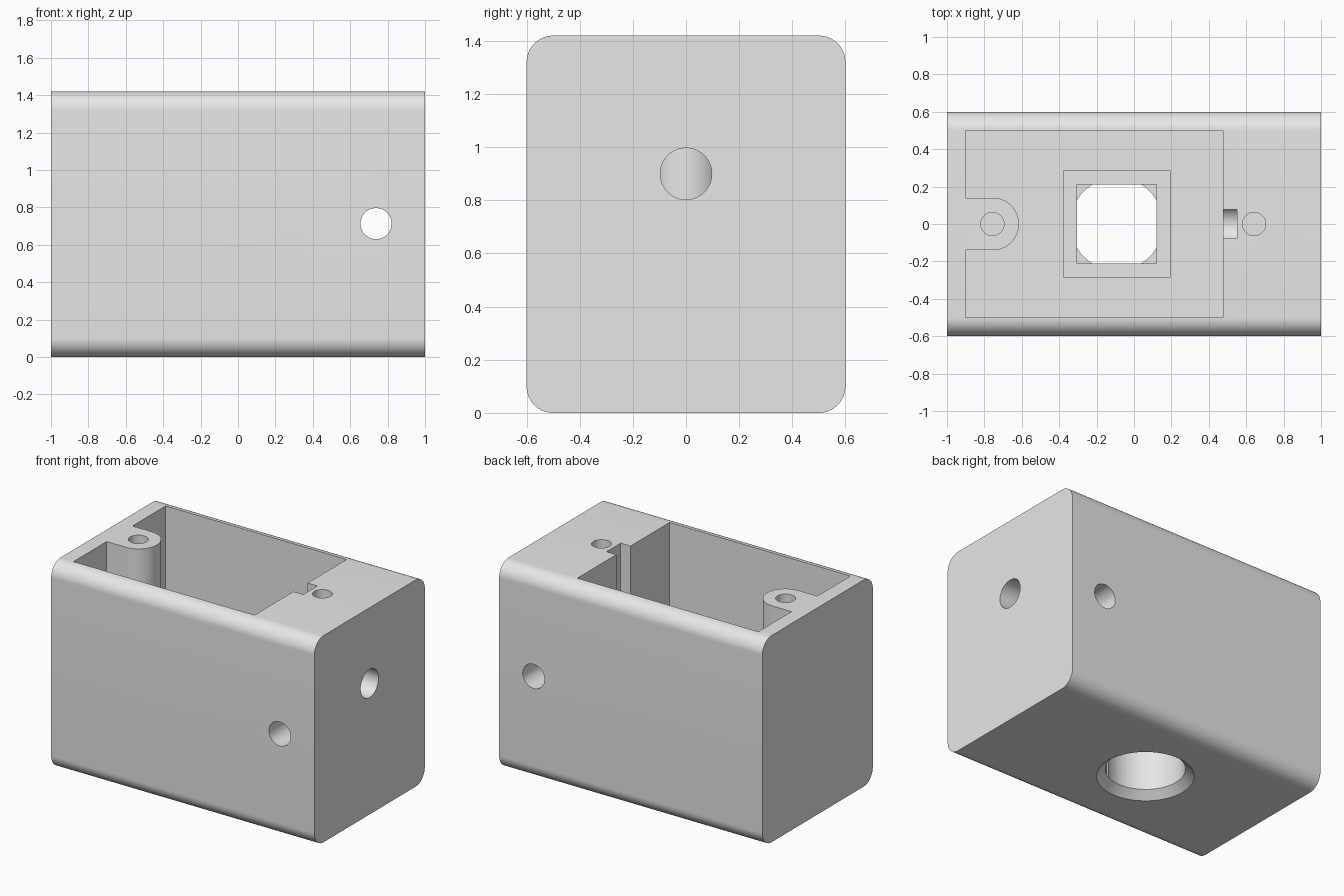
import bpy, bmesh
from math import sin, cos, pi
from mathutils import Matrix, Vector

cube = bpy.data.objects.get("Cube")
if cube:
    bpy.data.objects.remove(cube, do_unlink=True)

grey = bpy.data.materials.new("light_grey")
grey.use_nodes = True
grey.diffuse_color = (0.8, 0.8, 0.8, 1)
grey.node_tree.nodes["Principled BSDF"].inputs["Base Color"].default_value = (0.8, 0.8, 0.8, 1)

HEIGHT = 1.42
ABOVE = HEIGHT + 0.1
LENS_X = -0.092

# Axis frames: columns are the profile's u, v and the extrusion direction
FRAMES = {
    "x": Matrix(((0, 0, 1), (1, 0, 0), (0, 1, 0))),
    "y": Matrix(((1, 0, 0), (0, 0, 1), (0, 1, 0))),
    "z": Matrix.Identity(3),
}


def arc(cu, cv, r, start, end, steps):
    angles = [start + (end - start) * i / steps for i in range(steps + 1)]
    return [(cu + r * cos(a), cv + r * sin(a)) for a in angles]


def circle(cu, cv, r, steps=64):
    return arc(cu, cv, r, 0, 2 * pi, steps)[:-1]


def rect(u0, u1, v0, v1):
    return [(u0, v0), (u1, v0), (u1, v1), (u0, v1)]


def loft(name, lower, upper, axis, start, end):
    """Solid between two matching outlines placed along an axis."""
    bm = bmesh.new()
    frame = FRAMES[axis]
    a = [bm.verts.new(frame @ Vector((u, v, start))) for u, v in lower]
    b = [bm.verts.new(frame @ Vector((u, v, end))) for u, v in upper]
    bm.faces.new(a)
    bm.faces.new(b)
    for i in range(len(a)):
        j = (i + 1) % len(a)
        bm.faces.new((a[i], a[j], b[j], b[i]))
    bmesh.ops.recalc_face_normals(bm, faces=bm.faces)
    mesh = bpy.data.meshes.new(name)
    bm.to_mesh(mesh)
    bm.free()
    mesh.materials.append(grey)
    obj = bpy.data.objects.new(name, mesh)
    bpy.context.collection.objects.link(obj)
    return obj


def prism(name, outline, axis, start, end):
    return loft(name, outline, outline, axis, start, end)


def cut(body, cutter):
    cutter.hide_render = True
    mod = body.modifiers.new("cut", "BOOLEAN")
    mod.operation = "DIFFERENCE"
    mod.solver = "EXACT"
    mod.object = cutter
    bpy.context.view_layer.update()
    graph = bpy.context.evaluated_depsgraph_get()
    result = bpy.data.meshes.new_from_object(body.evaluated_get(graph))
    body.modifiers.clear()
    body.data = result
    bpy.data.objects.remove(cutter, do_unlink=True)


# Housing: block with its four long edges rounded
R = 0.1
outline = []
for k, (u, v) in enumerate([(0.5, HEIGHT - R), (-0.5, HEIGHT - R), (-0.5, R), (0.5, R)]):
    outline += arc(u, v, R, k * pi / 2, (k + 1) * pi / 2, 16)
housing = prism("housing", outline, "x", -1, 1)

# Main cavity, leaving a round-ended screw boss on the right wall
cavity = [(-0.9, 0.14)] + arc(-0.755, 0, 0.14, pi / 2, -pi / 2, 32) + [(-0.9, -0.14)]
cavity += [(-0.9, -0.5), (0.475, -0.5), (0.475, 0.5), (-0.9, 0.5)]
cut(housing, prism("cavity", cavity, "z", 0.5, ABOVE))

# Stepped square seat in the cavity floor
for half, bottom in ((0.285, 0.44), (0.2125, 0.36)):
    seat = rect(LENS_X - half, LENS_X + half, -half, half)
    cut(housing, prism("seat", seat, "z", bottom, 0.6))

# Round opening from below with a chamfered rim
cut(housing, prism("opening", circle(LENS_X, 0, 0.248), "z", -0.1, 0.37))
cut(housing, loft("rim", circle(LENS_X, 0, 0.357), circle(LENS_X, 0, 0.247), "z", -0.05, 0.051))

# Cable hole through the end wall, and the slot above it
cut(housing, prism("cable_hole", circle(0, 0.9, 0.097), "x", 0.4, 1.1))
cut(housing, prism("cable_slot", rect(0.4, 0.55, -0.077, 0.077), "z", 0.9, ABOVE))

# Cross hole from front to back
cut(housing, prism("cross_hole", circle(0.738, 0.713, 0.083), "y", -0.8, 0.8))

# Blind screw holes in the top
for x in (-0.757, 0.642):
    cut(housing, prism("screw_hole", circle(x, 0, 0.062, 48), "z", 1.1, ABOVE))

# Smooth the curved walls, keep the edges crisp
for obj in bpy.context.selected_objects:
    obj.select_set(False)
bpy.context.view_layer.objects.active = housing
housing.select_set(True)
bpy.ops.object.shade_smooth_by_angle(angle=pi / 6)
